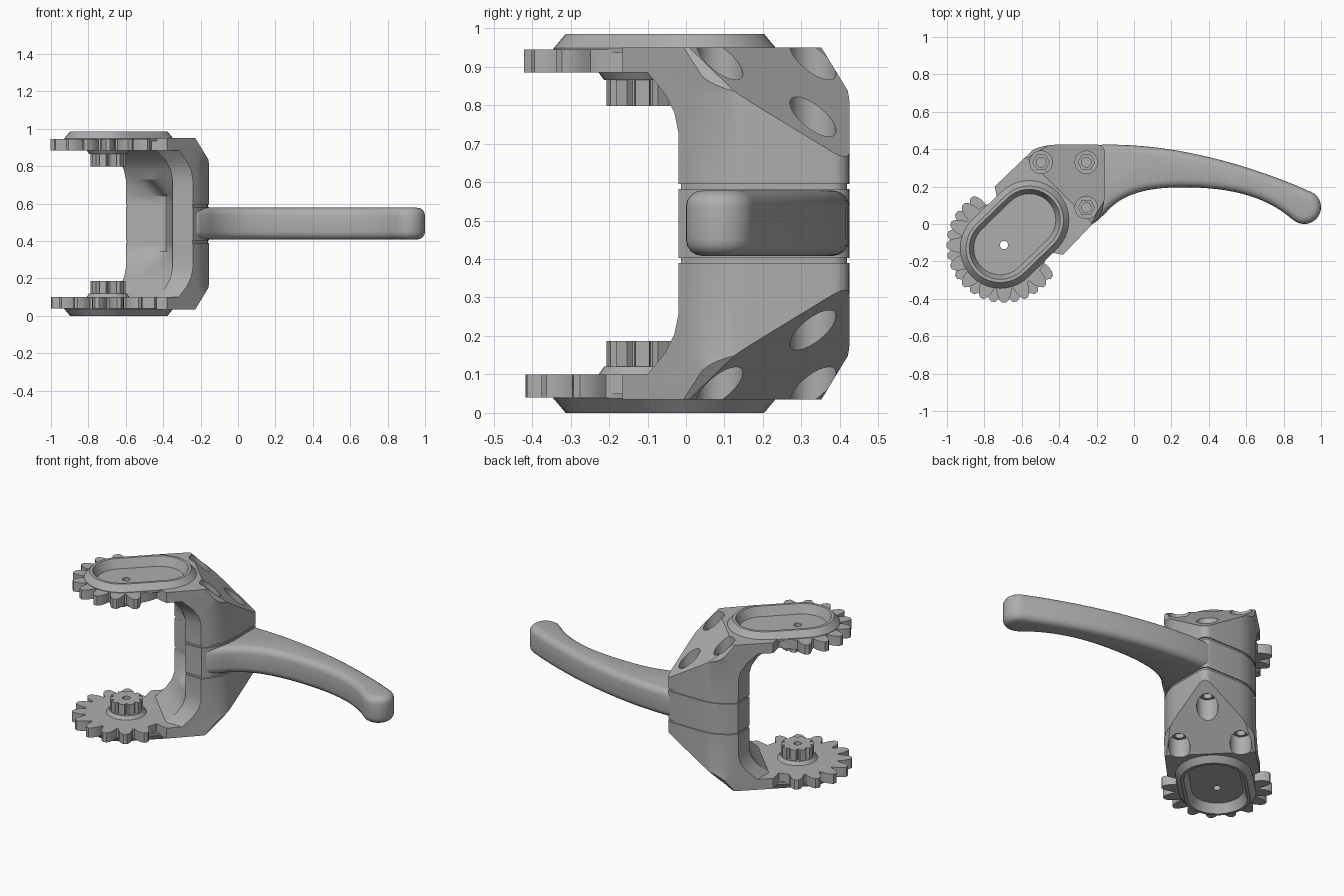
import bpy, bmesh
from math import sin, cos, radians, pi
from mathutils import Vector, Matrix
from mathutils.geometry import interpolate_bezier

old = bpy.data.objects.get("Cube")
if old:
    bpy.data.objects.remove(old, do_unlink=True)

H = 0.985                     # total height, the part is mirrored about H / 2
GX, GY = -0.695, -0.113       # gear axis

grey = bpy.data.materials.new("plain_grey")
grey.use_nodes = True
grey.diffuse_color = (0.42, 0.42, 0.42, 1)
for node in grey.node_tree.nodes:
    if node.type == 'BSDF_PRINCIPLED':
        node.inputs["Base Color"].default_value = (0.42, 0.42, 0.42, 1)
        node.inputs["Roughness"].default_value = 0.6


def loft(name, levels, planes=()):
    """Solid through matching outlines [(points, z), ...], trimmed by planes."""
    bm = bmesh.new()
    rings = [[bm.verts.new((p[0], p[1], z)) for p in pts] for pts, z in levels]
    n = len(rings[0])
    bm.faces.new(rings[0])
    bm.faces.new(rings[-1])
    for a, b in zip(rings, rings[1:]):
        for i in range(n):
            j = (i + 1) % n
            bm.faces.new((a[i], a[j], b[j], b[i]))
    for co, no in planes:
        bmesh.ops.bisect_plane(bm, geom=bm.verts[:] + bm.edges[:] + bm.faces[:],
                               plane_co=co, plane_no=no, clear_outer=True)
        bmesh.ops.holes_fill(bm, edges=[e for e in bm.edges if e.is_boundary], sides=0)
    bmesh.ops.recalc_face_normals(bm, faces=bm.faces[:])
    mesh = bpy.data.meshes.new(name)
    bm.to_mesh(mesh)
    bm.free()
    mesh.materials.append(grey)
    ob = bpy.data.objects.new(name, mesh)
    bpy.context.collection.objects.link(ob)
    return ob


def prism(name, pts, z0, z1):
    return loft(name, [(pts, z0), (pts, z1)])


def circle(x, y, r, n=32):
    return [(x + r * cos(2 * pi * i / n), y + r * sin(2 * pi * i / n)) for i in range(n)]


def stadium(r, n=20):
    ends = [(-0.56, 0.02, -45), (-0.715, -0.13, 135)]
    return [(x + r * cos(radians(a + 180 * i / n)), y + r * sin(radians(a + 180 * i / n)))
            for x, y, a in ends for i in range(n + 1)]


def bezier(*pts, n=16):
    return [tuple(p) for p in interpolate_bezier(*[Vector(p) for p in pts], n)]


def fillet(a, p, b, r):
    """Rounded corner at p between the directions to a and b."""
    a, p, b = Vector(a), Vector(p), Vector(b)
    s, e = p + (a - p).normalized() * r, p + (b - p).normalized() * r
    return bezier(s, s.lerp(p, 0.6), e.lerp(p, 0.6), e, n=7)


def toothed(teeth, phase, keep, shape):
    """Gear outline; shape lists (half-angle share, radius) from root to tip."""
    pts = []
    step = 360 / teeth
    for k in range(teeth):
        mid = (k + phase) * step
        rows = [(-s, r) for s, r in shape] + [(s, r) for s, r in reversed(shape)]
        if not keep(mid):
            rows = [(s, shape[0][1]) for s, r in rows]
        for s, r in rows:
            a = radians(mid + s * step)
            pts.append((GX + r * cos(a), GY + r * sin(a)))
    return pts


def bake(ob):
    """Apply the modifiers of an object."""
    bpy.context.view_layer.update()
    dg = bpy.context.evaluated_depsgraph_get()
    mesh = bpy.data.meshes.new_from_object(ob.evaluated_get(dg))
    ob.modifiers.clear()
    ob.data = mesh


def cut(ob, cutters):
    for c in cutters:
        m = ob.modifiers.new("cut", 'BOOLEAN')
        m.operation, m.solver, m.object = 'DIFFERENCE', 'EXACT', c
    bake(ob)


def flip(p):                  # mirror a point across the diagonal axis
    return (p[1] - 0.58, p[0] + 0.58)


# Outlines, each symmetric about the diagonal axis
neck, elbow, back = (-0.745, 0.2), (-0.51, 0.425), (-0.155, 0.425)
soft_elbow = fillet(neck, elbow, back, 0.1)
back_corner = fillet(elbow, back, flip(elbow), 0.045)


def arm_outline(r):
    half = [(-0.73, 0.13), neck] + fillet(neck, elbow, back, r)
    return [(GX, GY)] + half + back_corner + [flip(p) for p in reversed(half)]


hollow = [(-0.6, 0.23), (-0.46, 0.22), (-0.385, 0.195), (-0.36, 0.12), (-0.35, -0.02)]
straight = [Vector(hollow[0]).lerp(Vector(hollow[-1]), i / 4) for i in range(5)]
column = hollow + [flip((-0.6, 0.34))] + [flip(p) for p in soft_elbow]
column += back_corner[::-1] + soft_elbow[::-1] + [(-0.6, 0.34)]


def void(inner, d):
    pts = [(-2, 1)] + [(inner[0][0], 1)] + list(inner)
    pts += [(1, inner[-1][1]), (1, -2), (-2, -2)]
    return [(x - d, y - d) for x, y in pts]


# Cutters
void_cut = loft("void_cutter", [(void(hollow, 0), 0.5), (void(hollow, 0), 0.64),
                                (void(straight, 0), 0.73), (void(straight, 0.01), 0.78),
                                (void(straight, 0.035), 0.83), (void(straight, 0.08), 0.885)])
recess_cut = loft("recess_cutter", [(stadium(0.142), 0.93), (stadium(0.168), 0.99)])
bore_cut = prism("bore_cutter", circle(GX, GY, 0.022, 20), 0.7, 1.1)
bolts = [(-0.497, 0.33), (-0.255, 0.33), (-0.255, 0.088)]


def slope(x, y):              # height of the slanted corner face
    return min(0.95, 0.77 - 0.61 * (x + y - 0.075))


bolt_cuts = [prism("bolt_cutter", circle(x, y, 0.06), slope(x, y) - 0.1, 1.1) for x, y in bolts]
cutters = [void_cut, recess_cut, bore_cut] + bolt_cuts

# Upper arm: soft-edged column below, crisp plate above, slanted outer corner
arm = loft("upper_arm", [(arm_outline(0.1), 0.595), (arm_outline(0.1), 0.83),
                         (arm_outline(0.004), 0.915), (arm_outline(0.004), 0.95)],
           [((-0.255, 0.33, 0.77), (0.61, 0.61, 1)),
            ((-0.155, 0, 0.83), (0.12, 0, 0.073)),
            ((0, 0.425, 0.83), (0, 0.12, 0.073))])
cut(arm, cutters)


# Toothed plates with teeth only on the free side, half a tooth out of step
def toothed_plate(name, phase):
    pts = toothed(16, phase, lambda a: 119 < a < 331,
                  [(0.44, 0.235), (0.35, 0.265), (0.22, 0.293), (0.09, 0.308)])
    ob = prism(name, pts, 0.885, 0.945)
    cut(ob, [recess_cut, bore_cut])
    return ob


gear = toothed_plate("upper_gear", 0)
low_gear = toothed_plate("lower_gear", 0.5)

# Raised oval rim
rim = loft("upper_rim", [(stadium(0.214), 0.935), (stadium(0.214), 0.948), (stadium(0.183), H)])
cut(rim, [recess_cut, bore_cut])

# Pinion with its flange
flange = loft("upper_flange", [(circle(GX, GY, 0.1), 0.865), (circle(GX, GY, 0.118), 0.89)])
pinion = prism("upper_pinion", toothed(10, 0, lambda a: True,
               [(0.45, 0.076), (0.3, 0.095)]), 0.798, 0.88)
for ob in (flange, pinion):
    cut(ob, [bore_cut])

# Hex nuts in the bolt pockets
nuts = []
for x, y in bolts:
    z = slope(x, y) - 0.1
    nut = prism("upper_nut", circle(x, y, 0.047, 6), z - 0.01, z + 0.03)
    hole = prism("nut_cutter", circle(x, y, 0.026, 20), z + 0.002, z + 0.1)
    cut(nut, [hole])
    cutters.append(hole)
    nuts.append(nut)


# Lower half mirrors the upper half
def mirror_down(mesh):
    mesh.transform(Matrix.Translation((0, 0, H)) @ Matrix.Scale(-1, 4, (0, 0, 1)))
    mesh.flip_normals()


mirror_down(low_gear.data)
parts = [gear, low_gear]
for ob in [arm, rim, flange, pinion] + nuts:
    twin = bpy.data.objects.new(ob.name.replace("upper", "lower"), ob.data.copy())
    mirror_down(twin.data)
    bpy.context.collection.objects.link(twin)
    parts += [ob, twin]

# Collar between the arms, and an inset core that forms the two grooves
collar = prism("collar", column, 0.403, 0.582)
core = prism("groove_core", [(-0.36 + (x + 0.36) * 0.97, 0.22 + (y - 0.22) * 0.97)
                             for x, y in column], 0.37, 0.615)

# Curved lever handle, its root running into the collar
tip = [(0.91 + 0.09 * cos(radians(a)), 0.09 + 0.09 * sin(radians(a)))
       for a in range(75, -131, -12)]
outline = [(-0.3, 0.42)]
outline += bezier((-0.16, 0.424), (0.2, 0.43), (0.58, 0.33), (0.925, 0.182))[:-1] + tip
outline += bezier((0.84, 0.03), (0.68, 0.17), (0.45, 0.2), (0.22, 0.196))
outline += bezier((0.22, 0.196), (0.08, 0.19), (-0.06, 0.17), (-0.155, 0.055))[1:]
outline += [(-0.235, -0.018), (-0.33, 0.08)]
handle = prism("handle", outline, 0.408, 0.578)
bev = handle.modifiers.new("round", 'BEVEL')
bev.width, bev.segments, bev.limit_method = 0.042, 4, 'ANGLE'
bev.angle_limit = radians(50)
bake(handle)

for c in cutters:
    bpy.data.objects.remove(c, do_unlink=True)

# Smooth the round surfaces and keep hard edges
bpy.ops.object.select_all(action='DESELECT')
for ob in parts + [collar, core, handle]:
    ob.select_set(True)
bpy.context.view_layer.objects.active = handle
bpy.ops.object.shade_smooth_by_angle(angle=radians(32))
